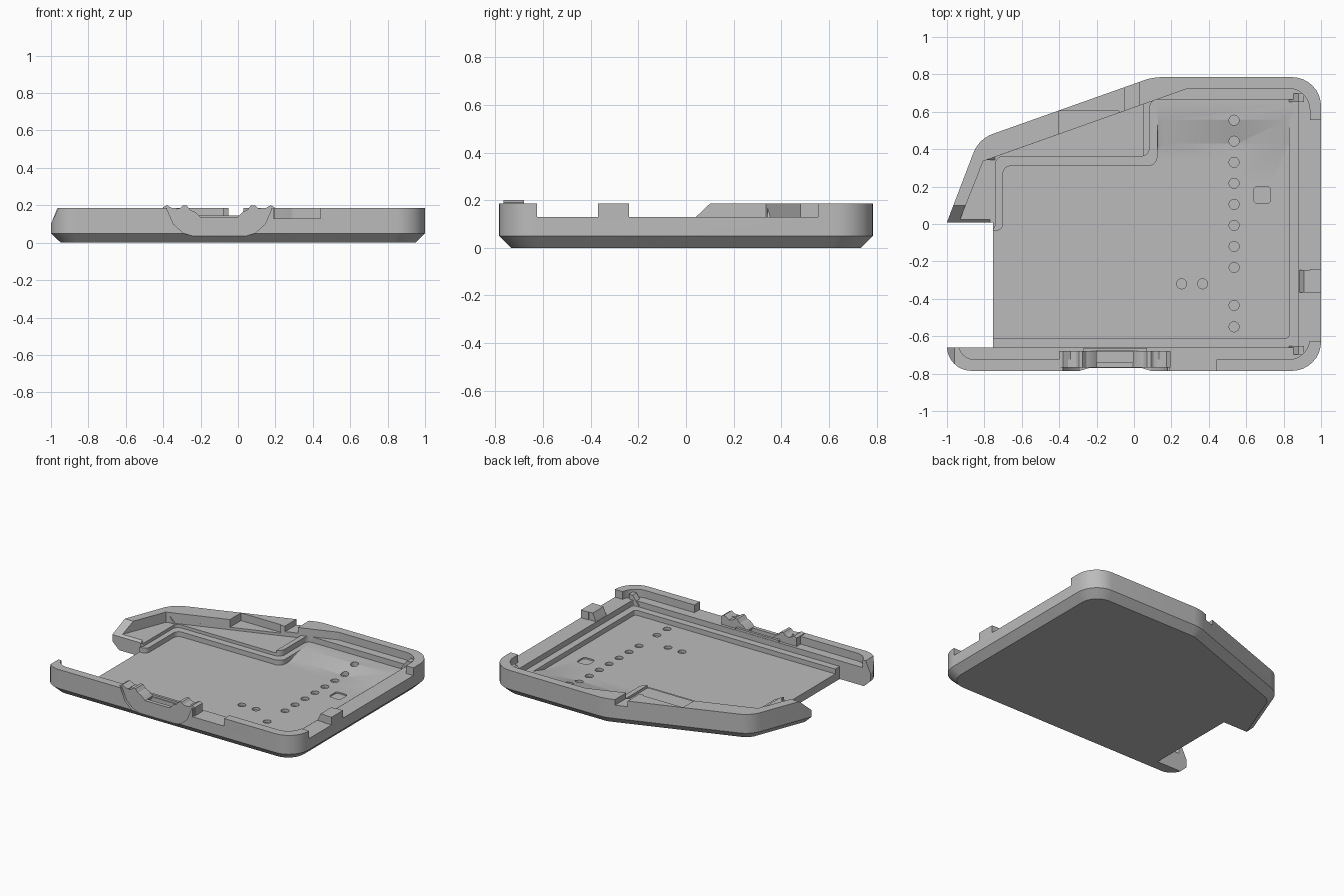
import bpy, bmesh, math
from mathutils import Vector

cube = bpy.data.objects.get("Cube")
if cube:
    bpy.data.objects.remove(cube, do_unlink=True)

grey = bpy.data.materials.new("plain grey")
grey.use_nodes = True
grey.diffuse_color = (0.5, 0.5, 0.5, 1)
grey.node_tree.nodes["Principled BSDF"].inputs["Base Color"].default_value = (0.5, 0.5, 0.5, 1)


def rounded(corners, steps=8):
    """Polygon of (x, y, tangent length) corners turned into an outline with arcs."""
    out = []
    for i, (x, y, t) in enumerate(corners):
        p = Vector((x, y))
        if t == 0:
            out.append(p)
            continue
        a = (Vector(corners[i - 1][:2]) - p).normalized()
        b = (Vector(corners[(i + 1) % len(corners)][:2]) - p).normalized()
        w = math.sin(a.angle(b) / 2)
        for k in range(steps + 1):
            s = k / steps
            f, g, h = (1 - s) ** 2, 2 * s * (1 - s) * w, s * s
            out.append((f * (p + a * t) + g * p + h * (p + b * t)) / (f + g + h))
    return out


def inset(corners, dists, shrink):
    """Move every edge of a counter-clockwise convex polygon inwards."""
    n = len(corners)
    lines = []
    for i in range(n):
        p, q = Vector(corners[i][:2]), Vector(corners[(i + 1) % n][:2])
        d = (q - p).normalized()
        lines.append((p + Vector((-d.y, d.x)) * dists[i], d))
    out = []
    for i in range(n):
        (p, d), (q, e) = lines[i - 1], lines[i]
        s = (q - p).cross(e) / d.cross(e)
        v = p + d * s
        out.append((v.x, v.y, max(corners[i][2] - shrink, 0)))
    return out


def at_z(pts, z):
    return [(p[0], p[1], z) for p in pts]


def prism(pts, z0, z1=0.4):
    return [at_z(pts, z0), at_z(pts, z1)]


def box(x0, x1, y0, y1, z0, z1=0.4):
    return prism([(x0, y0), (x1, y0), (x1, y1), (x0, y1)], z0, z1)


def along_y(pts, y0, y1):
    return [[(x, y, z) for x, z in pts] for y in (y0, y1)]


def along_x(pts, x0, x1):
    return [[(x, y, z) for y, z in pts] for x in (x0, x1)]


def build(name, solids):
    """One object from solids, each a stack of matching rings."""
    bm = bmesh.new()
    for rings in solids:
        vs = [[bm.verts.new(p) for p in ring] for ring in rings]
        n = len(vs[0])
        bm.faces.new(vs[0][::-1])
        bm.faces.new(vs[-1])
        for a, b in zip(vs, vs[1:]):
            for i in range(n):
                j = (i + 1) % n
                bm.faces.new((a[i], a[j], b[j], b[i]))
    bmesh.ops.recalc_face_normals(bm, faces=bm.faces)
    me = bpy.data.meshes.new(name)
    bm.to_mesh(me)
    bm.free()
    ob = bpy.data.objects.new(name, me)
    bpy.context.collection.objects.link(ob)
    me.materials.append(grey)
    return ob


def activate(ob):
    bpy.ops.object.select_all(action='DESELECT')
    ob.select_set(True)
    bpy.context.view_layer.objects.active = ob


def cut(ob, *solids):
    tool = build("cutter", solids)
    tool.hide_render = True
    activate(ob)
    mod = ob.modifiers.new("cut", 'BOOLEAN')
    mod.operation = 'DIFFERENCE'
    mod.solver = 'EXACT'
    mod.object = tool
    bpy.ops.object.modifier_apply(modifier=mod.name)
    bpy.data.objects.remove(tool, do_unlink=True)


# Outer shell with chamfered underside
TOP = 0.185
hull = [(-1, -0.785, 0.13), (1, -0.785, 0.155), (1, 0.785, 0.155),
        (0.1, 0.785, 0.05), (-0.83, 0.455, 0.08), (-1, 0.01, 0.01)]
outer = rounded(hull)
base = rounded(inset(hull, [0.05] * 6, 0.03)[:5] + [inset(hull, [0.05] * 6, 0)[5]])
shell = build("case_shell", [[at_z(base, 0), at_z(outer, 0.05), at_z(outer, TOP)]])

# Upper recess inside the rim, and the lower shelf behind the slanted wall
ledge = inset(hull, [0.06, 0.06, 0.06, 0.12, 0.065, 0.06], 0.04)
ledge[5] = (*ledge[5][:2], 0.005)
cut(shell, prism(rounded(ledge), 0.13))
cut(shell, prism([(-0.94, -0.1), (-0.935, 0.01), (-0.806, 0.336), (0.05, 0.64),
                  (0.05, 0.2), (-0.7, 0.2), (-0.7, -0.1)], 0.112))


# Stepped floor recess
def recess(right, front, back, step_x, step_y, wing_x):
    return rounded([(-1.2, front, 0), (right, front, 0.02), (right, back, 0.02),
                    (step_x, back, 0.04), (step_x, step_y, 0.05),
                    (wing_x, step_y, 0.04), (wing_x, -0.035, 0.035), (-1.2, -0.035, 0)])


cut(shell, prism(recess(0.88, -0.66, 0.665, 0.085, 0.36, -0.74), 0.09))
low = recess(0.83, -0.61, 0.43, 0.125, 0.31, -0.70)
high = recess(0.83, -0.61, 0.56, 0.125, 0.31, -0.70)
cut(shell, [at_z(low, 0.055), at_z(high, 0.091), at_z(high, 0.4)])

# Open side
cut(shell, box(-1.3, -0.755, -0.66, 0.008, -0.2))

# Lowered stretches of the rim
cut(shell,
    box(0.8, 1.2, -0.625, -0.37, 0.13), box(0.8, 1.2, -0.24, 0.555, 0.13),
    box(0.19, 0.44, -0.9, -0.6, 0.13), box(-0.33, 0.12, -0.9, -0.6, 0.135),
    box(-0.74, -0.4, 0.3, 0.8, 0.13), box(-0.4, -0.08, 0.3, 0.605, 0.13),
    box(-0.05, 0.03, 0.5, 0.9, 0.145))

# Sloped ends of the two arms
cut(shell, along_x([(-0.02, 0.071), (0.13, 0.2135), (-0.02, 0.2135)], -1.2, -0.77))
cut(shell, along_y([(-1.02, 0.06), (-0.95, 0.205), (-1.02, 0.205)], -0.9, -0.5))

# Finger scoop in the front wall
scoop = [(-0.38, 0.3), (-0.38, 0.18), (-0.345, 0.1), (-0.29, 0.05), (-0.24, 0.035),
         (0.04, 0.035), (0.09, 0.05), (0.145, 0.1), (0.18, 0.18), (0.18, 0.3)]
cut(shell, along_y(scoop, -0.9, -0.767))
cut(shell, box(-0.23, 0.05, -0.74, -0.685, 0.1))


# Blind holes and a shallow window in the floor
def hole(x, y, r=0.027):
    ring = [(x + r * math.cos(a * math.pi / 8), y + r * math.sin(a * math.pi / 8)) for a in range(16)]
    return prism(ring, 0.035, 0.2)


rows = [0.555 - 0.1125 * k for k in range(8)] + [-0.435, -0.55]
cut(shell, *[hole(0.535, y) for y in rows], hole(0.255, -0.32), hole(0.367, -0.32),
    prism(rounded([(0.64, 0.11, 0.02), (0.73, 0.11, 0.02), (0.73, 0.2, 0.02), (0.64, 0.2, 0.02)], 3),
          0.045, 0.2))

# Hooks on both sides of the scoop
hook = [(-0.4, 0.12), (-0.4, 0.19), (-0.38, 0.2), (-0.34, 0.178), (-0.31, 0.185),
        (-0.295, 0.2), (-0.275, 0.2), (-0.255, 0.175), (-0.23, 0.165), (-0.2, 0.135), (-0.2, 0.12)]
left = build("right_hook", [along_y(hook, -0.767, -0.68)])
right = build("left_hook", [along_y([(-0.205 - x, z) for x, z in hook], -0.767, -0.68)])
bar = build("latch_bar", [box(-0.27, 0.07, -0.68, -0.662, 0.08, 0.145)])

# Snap wedges along the inside of the rim
snap = build("side_snap", [
    [[(x, y, z) for x, z in ((0.95, 0.12), (0.88, 0.12), (0.91, TOP), (0.95, TOP))] for y in (-0.365, -0.245)]])


def wedge(name, x, y, sx):
    return build(name, [along_y([(x, 0.1), (x + sx * 0.08, 0.1), (x + sx * 0.08, 0.165),
                                 (x + sx * 0.05, 0.165)], y - 0.022, y + 0.022)])


parts = [shell, left, right, bar, snap, wedge("back_corner_snap", 0.83, 0.675, 1),
         wedge("front_corner_snap", 0.83, -0.675, 1), wedge("wing_snap", -0.735, 0.365, -1)]
for ob in parts:
    activate(ob)
    bpy.ops.object.shade_smooth_by_angle(angle=math.radians(25))
